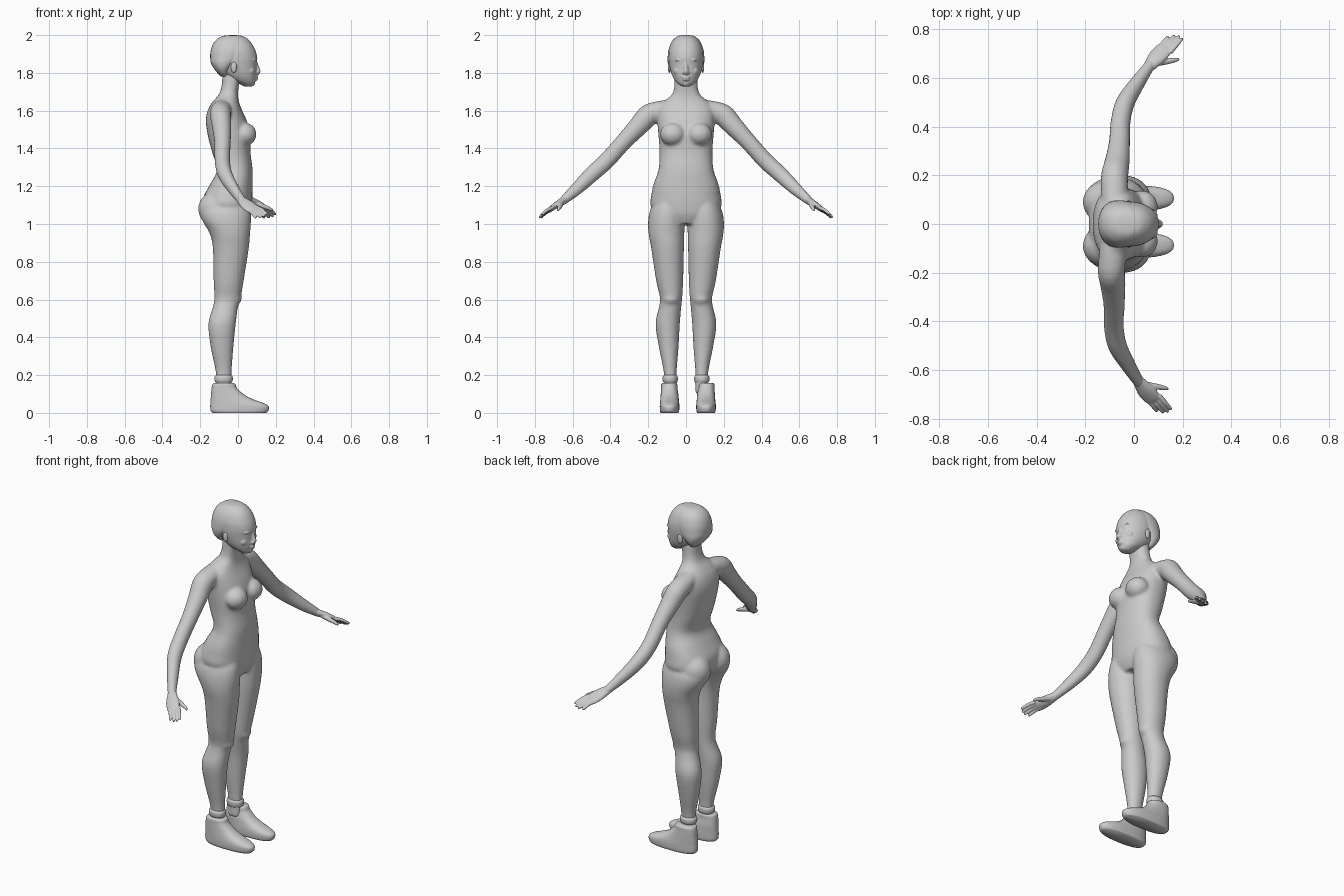
import bpy, bmesh
from math import sin, cos, pi, copysign
from mathutils import Vector, Matrix


def dense(rows, k=4):
    """Catmull-Rom interpolation of any list of number tuples."""
    out = []
    for i in range(len(rows) - 1):
        p0, p1 = rows[max(i - 1, 0)], rows[i]
        p2, p3 = rows[i + 1], rows[min(i + 2, len(rows) - 1)]
        for s in range(k):
            t = s / k
            out.append([0.5 * (2 * b + (c - a) * t + (2 * a - 5 * b + 4 * c - d) * t * t
                               + (3 * b - a - 3 * c + d) * t ** 3)
                        for a, b, c, d in zip(p0, p1, p2, p3)])
    return out + [list(rows[-1])]


def skin(bm, rings):
    """Bridge rings of points into a closed skin."""
    vs = [[bm.verts.new(p) for p in r] for r in rings]
    n = len(vs[0])
    for a, b in zip(vs, vs[1:]):
        for j in range(n):
            bm.faces.new((a[j], a[(j + 1) % n], b[(j + 1) % n], b[j]))
    bm.faces.new(vs[0])
    bm.faces.new(vs[-1])


def power(v, e):
    return copysign(abs(v) ** e, v)


def loft(bm, rows, n=32, e=1.0, side=1):
    """Stack horizontal sections (z, x back, x front, y in, y out)."""
    rings = []
    for z, x0, x1, y0, y1 in dense(rows):
        rings.append([((x0 + x1) / 2 + (x1 - x0) / 2 * power(cos(2 * pi * j / n), e),
                       side * ((y0 + y1) / 2 + (y1 - y0) / 2 * power(sin(2 * pi * j / n), e)), z)
                      for j in range(n)])
    skin(bm, rings)


def tube(bm, rows, n=16, w=(1, 0, 0)):
    """Sweep an ellipse along (x, y, z, radius along w, other radius)."""
    rows = dense(rows)
    pts = [Vector(r[:3]) for r in rows]
    rings = []
    for i, r in enumerate(rows):
        d = (pts[min(i + 1, len(pts) - 1)] - pts[max(i - 1, 0)]).normalized()
        a = Vector(w)
        a = (a - d * a.dot(d)).normalized()
        b = d.cross(a)
        rings.append([pts[i] + a * r[3] * cos(2 * pi * j / n) + b * r[4] * sin(2 * pi * j / n)
                      for j in range(n)])
    skin(bm, rings)


def ball(bm, c, r, seg=24):
    bmesh.ops.create_uvsphere(bm, u_segments=seg, v_segments=seg // 2, radius=1,
                              matrix=Matrix.Translation(c) @ Matrix.Diagonal((*r, 1)))


def finish(bm, name, voxel=0, smooth=0):
    bmesh.ops.recalc_face_normals(bm, faces=bm.faces)
    for f in bm.faces:
        f.smooth = True
    me = bpy.data.meshes.new(name)
    bm.to_mesh(me)
    bm.free()
    ob = bpy.data.objects.new(name, me)
    bpy.context.collection.objects.link(ob)
    if voxel:
        m = ob.modifiers.new("fuse", 'REMESH')
        m.mode, m.voxel_size, m.use_smooth_shade = 'VOXEL', voxel, True
    if smooth:
        m = ob.modifiers.new("relax", 'SMOOTH')
        m.factor, m.iterations = 0.5, smooth
    return ob


def arm_pt(side, row):
    """Place an arm point; the -y arm hangs slightly further back."""
    x, y, z = row[:3]
    shift = 0.045 * min(1, y / 0.68) if side < 0 else 0
    return (x - shift, side * y, z, *row[3:])


# Body: torso, legs and arms fused into one skin
bm = bmesh.new()
torso = [(1.0, -.13, .045, .08), (1.05, -.17, .066, .16), (1.10, -.185, .073, .188),
         (1.15, -.18, .076, .184), (1.21, -.148, .077, .172), (1.29, -.11, .077, .145),
         (1.38, -.137, .066, .14), (1.47, -.16, .066, .146), (1.55, -.17, .045, .152),
         (1.61, -.157, .018, .15), (1.65, -.132, .004, .115), (1.685, -.102, .0, .075),
         (1.73, -.087, .004, .062), (1.80, -.082, .02, .06)]
loft(bm, [(z, a, b, -h, h) for z, a, b, h in torso], 40, 0.88)
leg = [(1.14, -.14, .05, .03, .15), (1.08, -.2, .066, .008, .187), (1.02, -.19, .069, .006, .2),
       (.95, -.15, .064, .009, .198), (.87, -.133, .057, .011, .184), (.7, -.129, .03, .015, .158),
       (.61, -.125, .015, .02, .138), (.56, -.133, .0, .025, .143), (.47, -.157, -.012, .033, .161),
       (.34, -.143, -.025, .04, .142), (.21, -.117, -.034, .05, .117), (.1, -.117, -.034, .05, .117)]
arm = [(-.08, .05, 1.615, .05, .05), (-.08, .12, 1.607, .055, .048), (-.08, .195, 1.578, .056, .058),
       (-.07, .25, 1.52, .052, .053), (-.06, .33, 1.435, .044, .045), (-.055, .42, 1.335, .041, .044),
       (-.035, .50, 1.262, .039, .042), (.015, .58, 1.185, .031, .034), (.06, .645, 1.128, .024, .024),
       (.072, .66, 1.116, .024, .022)]
for s in (1, -1):
    loft(bm, leg, 32, 0.95, s)
    tube(bm, [arm_pt(s, r) for r in arm], 20)
    ball(bm, (.034, s * .07, 1.475), (.064, .068, .062))      # bust
    ball(bm, (-.115, s * .09, 1.08), (.096, .088, .095))      # seat
    ball(bm, (-.03, s * .08, .605), (.05, .05, .04))          # knee
finish(bm, "body", 0.008, 7)

# Hands: palm, four fingers and thumb
for s in (1, -1):
    bm = bmesh.new()
    w = Vector((.065, -s * .02, .02))
    palm = [(.05, .634, 1.138, .02, .018), (.065, .65, 1.123, .026, .02), (.095, .687, 1.1, .037, .017),
            (.122, .717, 1.079, .036, .013), (.13, .727, 1.073, .028, .008)]
    tube(bm, [arm_pt(s, r) for r in palm], 20, w)
    for i in range(4):
        t = i / 3                                             # little finger to index
        base = (.098 + .05 * t, .715 - .01 * t, 1.075 + .012 * t)
        tip = (.138 + .058 * t, .768 - .008 * t, 1.035 + .018 * t)
        if i in (1, 2):
            tip = (tip[0] + .006, tip[1] + .007, tip[2] - .005)
        mid = [(a + b) / 2 for a, b in zip(base, tip)]
        mid[2] += .005
        rows = [(*base, .011, .011), (*mid, .0095, .0095), (*tip, .007, .007)]
        end = [b + (b - m) * .12 for m, b in zip(mid, tip)]
        tube(bm, [arm_pt(s, r) for r in rows + [(*end, .002, .002)]], 10, w)
    thumb = [(.085, .66, 1.11, .014, .014), (.13, .667, 1.095, .013, .013),
             (.165, .673, 1.082, .01, .01), (.182, .677, 1.073, .007, .007), (.187, .678, 1.07, .002, .002)]
    tube(bm, [arm_pt(s, r) for r in thumb], 10, (0, 0, 1))
    finish(bm, "hand", 0.004, 2)

# Head with facial features
bm = bmesh.new()
head = [(1.999, -.03, -.01, .01), (1.993, -.075, .03, .042), (1.965, -.115, .066, .072),
        (1.92, -.137, .092, .089), (1.88, -.14, .102, .092), (1.85, -.132, .1, .09),
        (1.82, -.108, .099, .084), (1.79, -.08, .099, .075), (1.765, -.045, .095, .062),
        (1.745, .0, .089, .045), (1.73, .03, .075, .024), (1.727, .045, .06, .008)]
loft(bm, [(z, a, b, -h, h) for z, a, b, h in head], 40, 0.95)
tube(bm, [(.094, 0, 1.862, .006, .008), (.104, 0, 1.83, .008, .01),
          (.109, 0, 1.808, .01, .013), (.1, 0, 1.793, .008, .012)], 12)
ball(bm, (.095, 0, 1.777), (.012, .023, .007), 16)            # upper lip
ball(bm, (.093, 0, 1.766), (.012, .02, .008), 16)             # lower lip
ball(bm, (.074, 0, 1.743), (.016, .02, .014), 16)             # chin
for s in (1, -1):
    ball(bm, (.101, s * .013, 1.802), (.009, .008, .007), 12)  # nostril
    ball(bm, (.085, s * .035, 1.868), (.012, .022, .006), 16)  # brow
    ball(bm, (.074, s * .036, 1.848), (.016, .014, .008), 16)  # eye
    ball(bm, (.066, s * .04, 1.81), (.022, .026, .024), 16)    # cheek
finish(bm, "head", 0.004, 3)

# Ears
for s in (1, -1):
    bm = bmesh.new()
    ball(bm, (-.022, s * .088, 1.83), (.016, .008, .03), 16)
    finish(bm, "ear")

# Short bobbed hair wrapping the back of the head
bm = bmesh.new()
hair = [(2.0, -.035, -.015, .008), (1.994, -.085, .02, .045), (1.965, -.125, .04, .076),
        (1.92, -.144, .045, .093), (1.88, -.147, .03, .097), (1.85, -.143, .0, .096),
        (1.82, -.125, -.035, .087), (1.795, -.105, -.05, .068), (1.782, -.092, -.055, .05)]
loft(bm, [(z, a, b, -h, h) for z, a, b, h in hair], 40, 0.9)
finish(bm, "hair")

# Ankle-high shoes; the -y foot stands slightly nearer the middle
shoe = [(0, -.135, .15, -.047, .047), (.012, -.145, .161, -.051, .051), (.035, -.147, .162, -.052, .052),
        (.052, -.146, .135, -.051, .051), (.07, -.145, .085, -.049, .049), (.095, -.143, .035, -.047, .047),
        (.13, -.14, -.004, -.045, .045), (.152, -.135, -.014, -.044, .044), (.158, -.125, -.024, -.036, .036)]
for s, c in ((1, .106), (-1, .087)):
    bm = bmesh.new()
    loft(bm, [(z, a, b, c + p * (1 - .08 * (z > .1)), c + q) for z, a, b, p, q in shoe], 40, 0.82, s)
    finish(bm, "shoe")
    # trouser cuff above the shoe
    bm = bmesh.new()
    loft(bm, [(.16, -.118, -.033, .048, .119), (.172, -.124, -.028, .044, .124),
              (.19, -.124, -.028, .044, .124), (.2, -.117, -.035, .05, .117)], 32, 0.95, s)
    finish(bm, "trouser_cuff")
